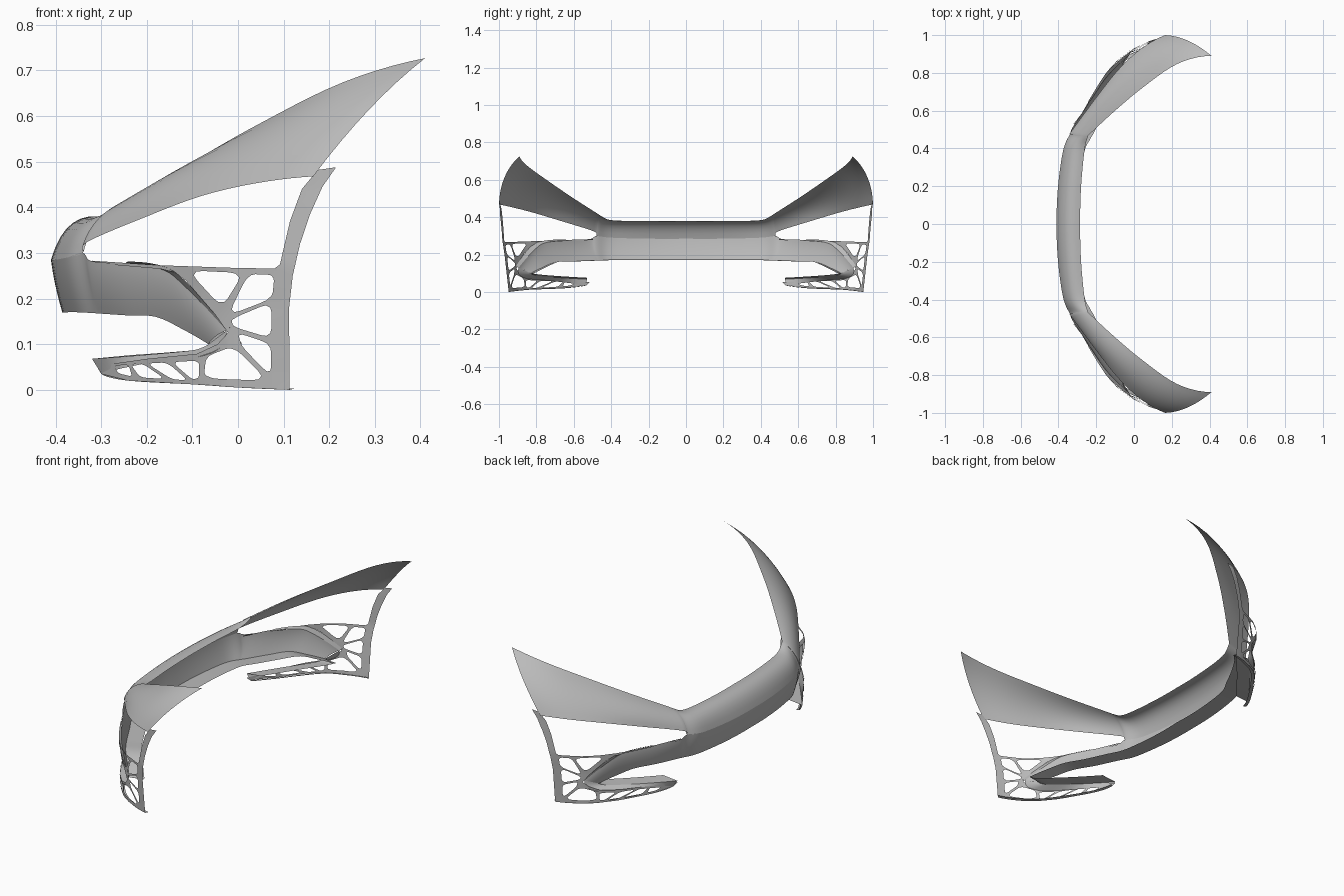
import bpy
import bmesh
from mathutils import Vector

default = bpy.data.objects.get("Cube")
if default:
    bpy.data.objects.remove(default, do_unlink=True)

grey = bpy.data.materials.new("plain grey")
grey.use_nodes = True
grey.diffuse_color = (0.5, 0.5, 0.5, 1)
grey.node_tree.nodes["Principled BSDF"].inputs["Base Color"].default_value = (0.5, 0.5, 0.5, 1)
INSIDE = Vector((0.5, 0, 0.15))

# Plan curve of the side panel
PLAN = [(-.33, .48), (-.3, .535), (-.26, .62), (-.155, .79), (-.09, .865), (-.02, .92),
        (.085, .97), (.165, .993), (.22, 1)]


def panel_point(x, z):
    """Place a point of the side drawing on the curved side."""
    y = PLAN[0][1]
    for (x0, y0), (x1, y1) in zip(PLAN, PLAN[1:]):
        if x >= x0:
            y = y0 + (y1 - y0) * min((x - x0) / (x1 - x0), 1)
    lean = 0.1 * (0.27 - z) * (x + 0.33) / 0.4 if z < 0.27 else 0
    return Vector((x, y - lean, z))


def vectors(points):
    return [Vector(p) for p in points]


def smooth_path(points, steps):
    """Pass a smooth curve through the given points, bending on to its ends."""
    p = list(points)
    third = min(2, len(p) - 1)
    ends = [(p[0] - p[1]) * 3 + p[third]] + p + [(p[-1] - p[-2]) * 3 + p[-1 - third]]
    path = []
    for a, b, c, d in zip(ends, ends[1:], ends[2:], ends[3:]):
        for i in range(steps):
            t = i / steps
            path.append(b + (c - a) * (t / 2) + (a * 2 - b * 5 + c * 4 - d) * (t * t / 2)
                        + (b * 3 - a - c * 3 + d) * (t ** 3 / 2))
    return path + [p[-1]]


def finish(name, bm):
    """Face the sheet outward, mirror it to the other side and shade it."""
    bm.normal_update()
    for face in bm.faces:
        if face.normal.dot(face.calc_center_median() - INSIDE) < 0:
            face.normal_flip()
    mesh = bpy.data.meshes.new(name)
    bm.to_mesh(mesh)
    bm.free()
    obj = bpy.data.objects.new(name, mesh)
    bpy.context.collection.objects.link(obj)
    mesh.materials.append(grey)
    mirror = obj.modifiers.new("other side", 'MIRROR')
    mirror.use_axis = (False, True, False)
    bpy.ops.object.select_all(action='DESELECT')
    bpy.context.view_layer.objects.active = obj
    obj.select_set(True)
    bpy.ops.object.shade_smooth_by_angle()


def loft(name, rails, along=5, across=4):
    """Skin a sheet between matching rails."""
    columns = zip(*[smooth_path(rail, along) for rail in rails])
    bm = bmesh.new()
    grid = [[bm.verts.new(p) for p in smooth_path(column, across)] for column in columns]
    for left, right in zip(grid, grid[1:]):
        for a, b, c, d in zip(left, left[1:], right[1:], right):
            bm.faces.new((a, b, c, d))
    bmesh.ops.remove_doubles(bm, verts=bm.verts[:], dist=0.0005)
    finish(name, bm)


# Nose top sweeping back into the pointed upper wing
wing_top = vectors([
    (-.285, 0, .376), (-.28, .2, .376), (-.262, .39, .381), (-.245, .46, .41),
    (-.235, .475, .42), (-.1, .6, .5), (.05, .725, .585), (.23, .848, .674), (.41, .89, .727)])
wing_middle = vectors([
    (-.362, 0, .366), (-.355, .2, .366), (-.335, .39, .366), (-.305, .465, .373),
    (-.295, .485, .383), (-.165, .65, .453), (-.015, .795, .52), (.14, .912, .575), (.287, .97, .614)])
wing_bottom = vectors([
    (-.41, 0, .285), (-.402, .2, .285), (-.375, .39, .29), (-.34, .475, .3),
    (-.331, .492, .324), (-.2, .67, .38), (-.08, .82, .425), (.04, .93, .453), (.165, 1, .468)])
loft("upper_wing", [wing_top, wing_middle, wing_bottom])

# Lower band of the nose, tapering to the corner of the side opening
band_top = vectors(list(wing_bottom[:4]) + [
    (-.321, .518, .282), (-.25, .625, .276), (-.17, .745, .265), (-.12, .805, .23), (-.025, .895, .13)])
band_bottom = vectors([
    (-.385, 0, .17), (-.378, .2, .17), (-.35, .39, .17), (-.315, .465, .168),
    (-.3, .49, .167), (-.24, .6, .163), (-.18, .695, .16), (-.12, .765, .132), (-.065, .83, .1)])
band_middle = [(a + b) / 2 + Vector((-.003, .006 * (a.y > 0), .003))
               for a, b in zip(band_top, band_bottom)]
loft("nose_band", [band_top, band_middle, band_bottom])

# Flange turned in along the lower edge of the band
band_flange = [p + Vector((.098 - .03 * p.y, -.03 * p.y, .003)) for p in band_bottom]
loft("band_flange", [band_bottom, band_flange], across=1)

# Blade below the opening: outer face, then the inward shelf
blade_edge = [band_bottom[-1]] + vectors([
    (-.078, .818, .093), (-.105, .788, .086), (-.2, .68, .077), (-.32, .53, .068)])
blade_foot = [band_top[-1]] + [panel_point(x, z) for x, z in (
    (-.04, .092), (-.088, .072), (-.19, .06), (-.3, .036))]
blade_shelf = [p + Vector((.084, 0, .008)) for p in blade_edge]
blade_shelf[0] = band_flange[-1]
loft("blade_face", [blade_edge, blade_foot], across=1)
loft("blade_shelf", [blade_shelf, blade_edge], across=1)


def divide(points, longest=0.025):
    """Split long sides of a closed outline."""
    result = []
    for a, b in zip(points, points[1:] + points[:1]):
        count = int((b - a).length / longest) + 1
        result += [a.lerp(b, i / count) for i in range(count)]
    return result


def round_corners(points, passes=2):
    """Cut the corners of a closed outline repeatedly."""
    for _ in range(passes):
        cut = []
        for a, b in zip(points, points[1:] + points[:1]):
            cut += [a.lerp(b, 0.16), a.lerp(b, 0.84)]
        points = cut
    return points


# Side lattice with its rear upright and hooked wheel arch strip
outline = vectors([
    (-.32, .283), (-.17, .273), (0, .267), (.08, .266), (.092, .275), (.1, .31), (.114, .37),
    (.14, .44), (.175, .482), (.215, .488), (.185, .445), (.158, .385), (.136, .32), (.12, .25),
    (.112, .18), (.113, 0), (0, .005), (-.1, .012), (-.24, .02), (-.3, .035), (-.31, .052),
    (-.2, .068), (-.09, .079), (-.045, .1), (-.022, .125), (-.05, .165), (-.115, .24),
    (-.14, .258), (-.17, .265), (-.32, .278)])
holes = [
    [(-.11, .262), (.012, .256), (-.035, .18)],
    [(.022, .254), (.08, .252), (.075, .2), (-.022, .163)],
    [(.073, .192), (.073, .113), (-.01, .138), (-.015, .155)],
    [(.0, .125), (.073, .1), (.072, .03), (.008, .095)],
    [(-.07, .073), (-.01, .096), (.065, .02), (-.075, .025)],
    [(-.145, .061), (-.085, .064), (-.085, .027), (-.1, .022)],
    [(-.2, .058), (-.155, .06), (-.11, .021), (-.145, .023)],
    [(-.235, .056), (-.208, .057), (-.16, .024), (-.215, .027)],
    [(-.272, .053), (-.24, .055), (-.232, .029), (-.262, .036)]]
bm = bmesh.new()
for loop in [outline] + [round_corners(vectors(hole)) for hole in holes]:
    corners = [bm.verts.new((p.x, 0, p.y)) for p in divide(loop)]
    for a, b in zip(corners, corners[1:] + corners[:1]):
        bm.edges.new((a, b))
bmesh.ops.triangle_fill(bm, use_beauty=True, use_dissolve=False,
                        edges=bm.edges[:], normal=(0, 1, 0))
for vert in bm.verts:
    vert.co = panel_point(vert.co.x, vert.co.z)
finish("side_lattice", bm)

# Narrow returns: band edge to lattice, and the lip under the lattice
return_outer = [panel_point(p.x + 0.008, p.z + 0.005) for p in band_top[5:]]
loft("opening_return", [band_top[5:], return_outer], across=1)
lip_outer = [panel_point(p.x, p.y) for p in outline[15:20]]
lip_inner = [p + Vector((.012, -.012, .003)) for p in lip_outer]
loft("lattice_lip", [lip_outer, lip_inner], across=1)
